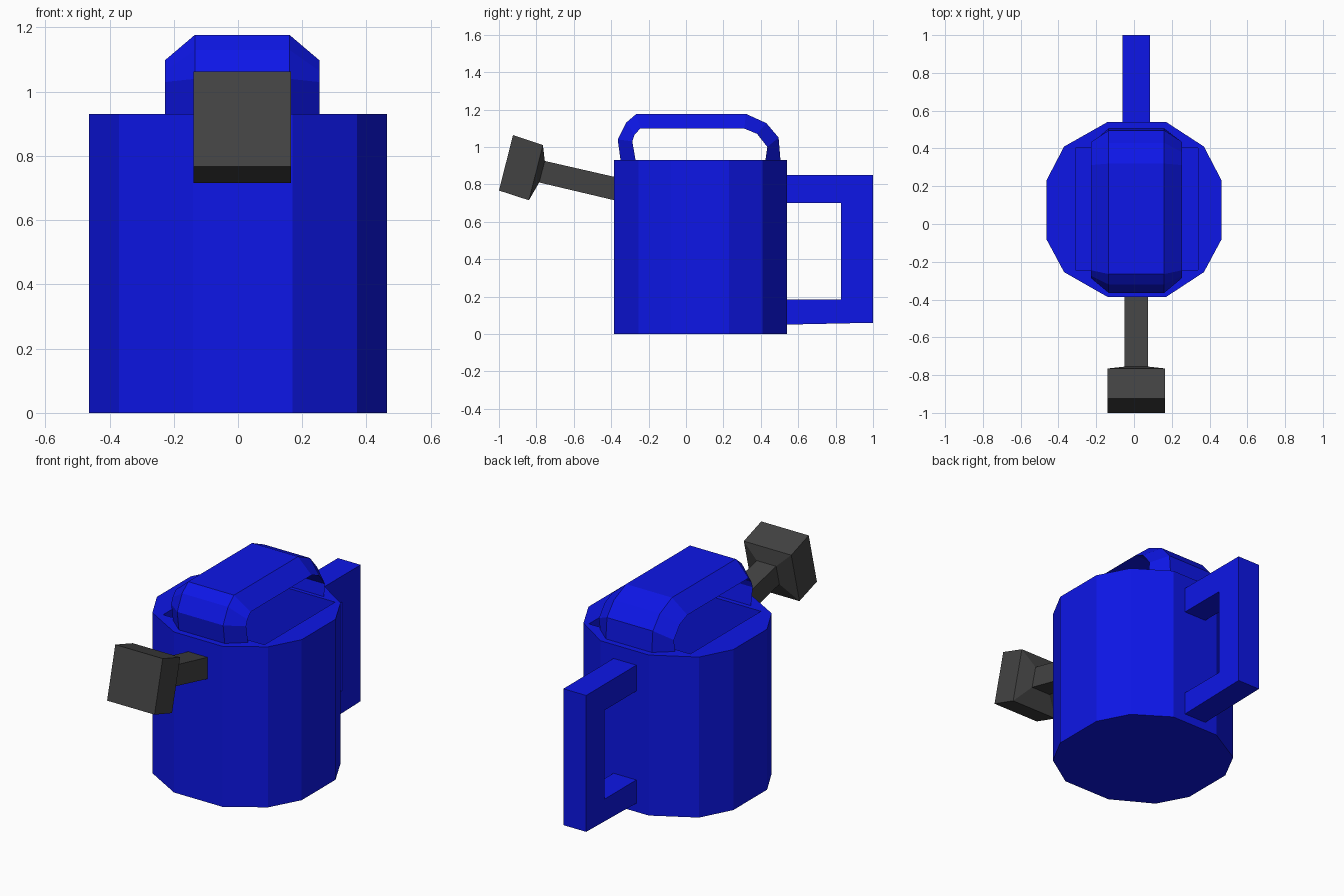
import bpy, bmesh

if "Cube" in bpy.data.objects:
    bpy.data.objects.remove(bpy.data.objects["Cube"])

CX = 0.013  # shared centre line of the attached parts


def material(name, color):
    m = bpy.data.materials.new(name)
    m.diffuse_color = color
    m.use_nodes = True
    m.node_tree.nodes["Principled BSDF"].inputs["Base Color"].default_value = m.diffuse_color
    return m


blue = material("blue_plastic", (0.004, 0.008, 0.8, 1))
grey = material("dark_grey", (0.055, 0.055, 0.055, 1))


def finish(name, bm, mat=None):
    bmesh.ops.recalc_face_normals(bm, faces=bm.faces)
    mesh = bpy.data.meshes.new(name)
    bm.to_mesh(mesh)
    bm.free()
    obj = bpy.data.objects.new(name, mesh)
    bpy.context.collection.objects.link(obj)
    if mat:
        mesh.materials.append(mat)
    return obj


def loft(name, rings, mat=None):
    """Skin a list of equal-sized closed rings and cap both ends."""
    bm = bmesh.new()
    loops = [[bm.verts.new(p) for p in ring] for ring in rings]
    n = len(loops[0])
    for a, b in zip(loops, loops[1:]):
        for i in range(n):
            j = (i + 1) % n
            bm.faces.new((a[i], a[j], b[j], b[i]))
    bm.faces.new(loops[0])
    bm.faces.new(loops[-1])
    return finish(name, bm, mat)


def section(half, low, high):
    """Rectangle across x between two (y, z) points."""
    return [(CX - half, *low), (CX + half, *low), (CX + half, *high), (CX - half, *high)]


# Twelve-sided body
outline = [(0.464, -0.08), (0.464, 0.23), (0.37, 0.41), (0.17, 0.54),
           (-0.14, 0.54), (-0.37, 0.41), (-0.464, 0.23), (-0.464, -0.08),
           (-0.37, -0.255), (-0.14, -0.386), (0.17, -0.386), (0.37, -0.255)]
body = loft("body", [[(x, y, z) for x, y in outline] for z in (0, 0.93)], blue)

# Square water opening in the top
opening = [(-0.31, -0.243), (0.34, -0.243), (0.34, 0.403), (-0.31, 0.403)]
cutter = loft("opening_cutter", [[(x, y, z) for x, y in opening] for z in (0.08, 1.1)], blue)
cutter.hide_render = True
cutter.hide_viewport = True
cut = body.modifiers.new("opening", "BOOLEAN")
cut.operation = "DIFFERENCE"
cut.solver = "EXACT"
cut.object = cutter

# Arched carrying handle: wide inside, narrow outside
outer = [(-0.35, 0.93), (-0.365, 1.04), (-0.32, 1.13), (-0.265, 1.177),
         (0.32, 1.177), (0.43, 1.127), (0.495, 1.05), (0.505, 0.93)]
inner = [(-0.27, 0.93), (-0.287, 1.03), (-0.275, 1.065), (-0.245, 1.098),
         (0.312, 1.098), (0.38, 1.07), (0.435, 1.0), (0.425, 0.93)]
loft("top_handle", [[(CX - 0.24, *i), (CX + 0.24, *i), (CX + 0.147, *o), (CX - 0.147, *o)]
                    for i, o in zip(inner, outer)], blue)

# Square-cornered grip at the back
loft("back_handle", [section(0.073, low, high) for low, high in (
    ((0.53, 0.70), (0.53, 0.85)), ((0.83, 0.70), (1.0, 0.85)),
    ((0.83, 0.185), (1.0, 0.06)), ((0.53, 0.185), (0.53, 0.05)))], blue)

# Sloping spout, flaring into the square sprinkler head
loft("spout", [section(0.062, (-0.37, 0.712), (-0.37, 0.837)),
               section(0.062, (-0.785, 0.81), (-0.755, 0.925))], grey)
loft("sprinkler_head", [section(0.062, (-0.785, 0.81), (-0.755, 0.925)),
                        section(0.152, (-0.84, 0.715), (-0.765, 1.01)),
                        section(0.152, (-1.0, 0.767), (-0.925, 1.063))], grey)
